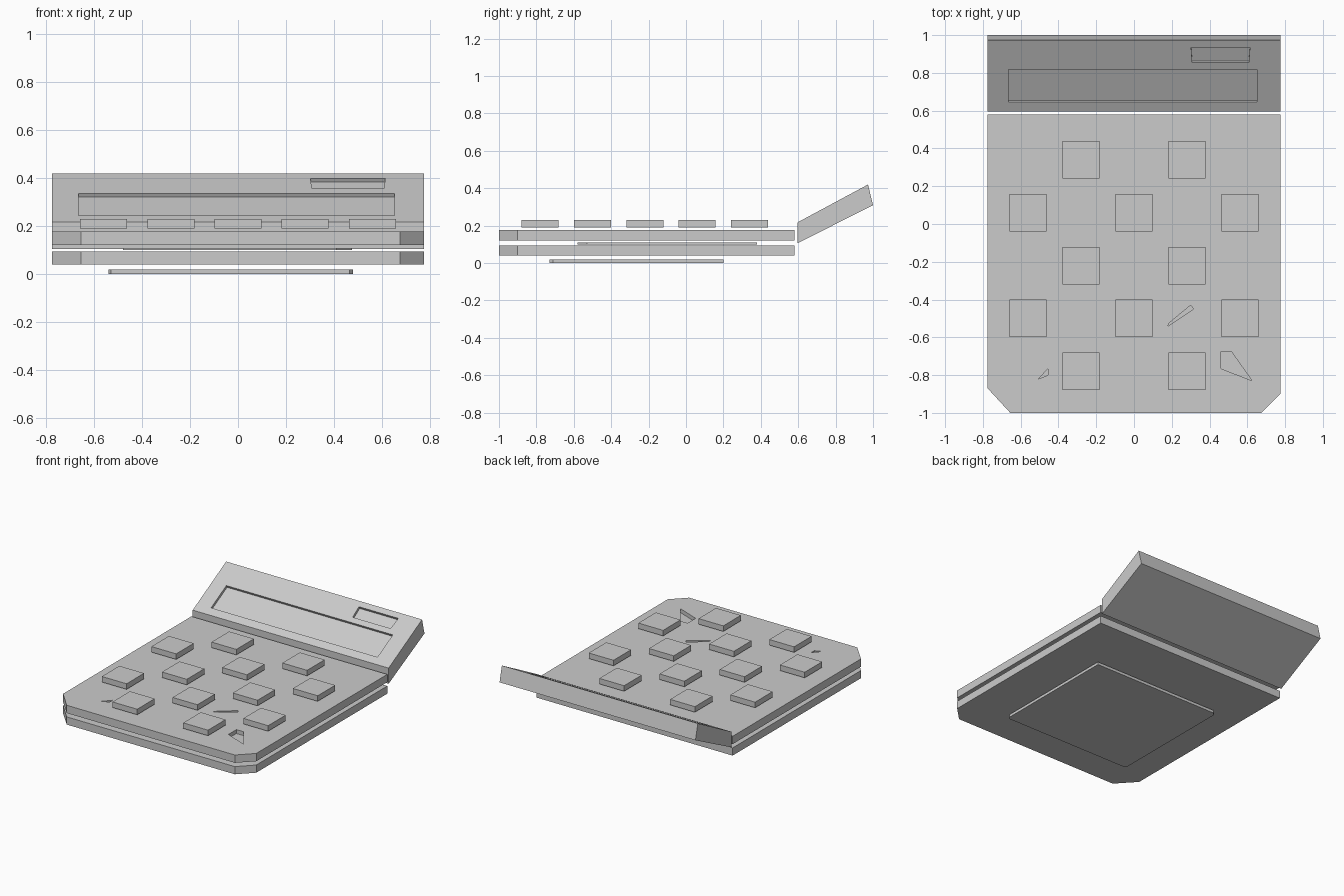
import bpy, bmesh
from mathutils import Vector

if "Cube" in bpy.data.objects:
    bpy.data.objects.remove(bpy.data.objects["Cube"])


def prism(name, base, offset):
    """Solid made by sweeping the polygon base along offset."""
    bm = bmesh.new()
    face = bm.faces.new([bm.verts.new(p) for p in base])
    ext = bmesh.ops.extrude_face_region(bm, geom=[face])
    verts = [g for g in ext["geom"] if isinstance(g, bmesh.types.BMVert)]
    bmesh.ops.translate(bm, verts=verts, vec=offset)
    bmesh.ops.recalc_face_normals(bm, faces=bm.faces)
    mesh = bpy.data.meshes.new(name)
    bm.to_mesh(mesh)
    bm.free()
    ob = bpy.data.objects.new(name, mesh)
    bpy.context.collection.objects.link(ob)
    return ob


def slab(name, outline, z0, z1):
    return prism(name, [(x, y, z0) for x, y in outline], (0, 0, z1 - z0))


def carve(target, cutter):
    """Subtract cutter from target, then discard the cutter."""
    mod = target.modifiers.new("recess", "BOOLEAN")
    mod.operation = "DIFFERENCE"
    mod.solver = "EXACT"
    mod.object = cutter
    bpy.context.view_layer.objects.active = target
    bpy.ops.object.modifier_apply(modifier=mod.name)
    bpy.data.objects.remove(cutter)


# Two stacked case plates with clipped front corners
case = [(-0.775, 0.58), (-0.775, -0.87), (-0.655, -1.0),
        (0.675, -1.0), (0.775, -0.9), (0.775, 0.58)]
slab("lower_case", case, 0.04, 0.095)
upper = slab("upper_case", case, 0.122, 0.178)

# Small irregular notches in the upper plate
for notch in ([(-0.505, -0.82), (-0.455, -0.80), (-0.455, -0.765)],
              [(0.18, -0.54), (0.315, -0.45), (0.30, -0.43), (0.185, -0.525)],
              [(0.46, -0.675), (0.46, -0.765), (0.625, -0.83), (0.515, -0.675)]):
    carve(upper, slab("notch_cutter", notch, 0.15, 0.25))

# Thin board between the plates and base pad underneath
slab("inner_board", [(-0.48, 0.38), (-0.48, -0.58), (0.41, -0.58),
                     (0.475, -0.53), (0.475, 0.38)], 0.10, 0.11)
slab("base_pad", [(-0.54, 0.18), (-0.54, -0.71), (-0.53, -0.73), (0.465, -0.73),
                  (0.48, -0.71), (0.48, 0.2), (-0.52, 0.2)], 0.0, 0.02)

# Keys in staggered rows of two and three
for row in range(5):
    y = 0.34 - 0.28 * row
    for x in ((-0.56, 0, 0.56) if row % 2 else (-0.28, 0.28)):
        slab(f"key_{row}", [(x - 0.098, y - 0.099), (x + 0.098, y - 0.099),
                            (x + 0.098, y + 0.099), (x - 0.098, y + 0.099)],
             0.19, 0.23)

# Tilted display housing
profile = [(0.595, 0.105), (0.595, 0.217), (0.973, 0.42), (1.0, 0.31)]
housing = prism("display_housing", [(-0.775, y, z) for y, z in profile], (1.55, 0, 0))

# Screen and solar cell recesses, square to the sloped face
low, high = Vector((0, *profile[1])), Vector((0, *profile[2]))
slope = (high - low).normalized()
normal = Vector((0, -slope.z, slope.y))


def on_slope(x, y, depth):
    return low + slope * ((y - low.y) / slope.y) - normal * depth + Vector((x, 0, 0))


for corners in ([(-0.665, 0.645), (0.652, 0.645), (0.652, 0.818), (-0.665, 0.818)],
                [(0.308, 0.855), (0.608, 0.855), (0.614, 0.935), (0.302, 0.935)]):
    carve(housing, prism("recess_cutter",
                         [on_slope(x, y, 0.018) for x, y in corners], normal * 0.1))
